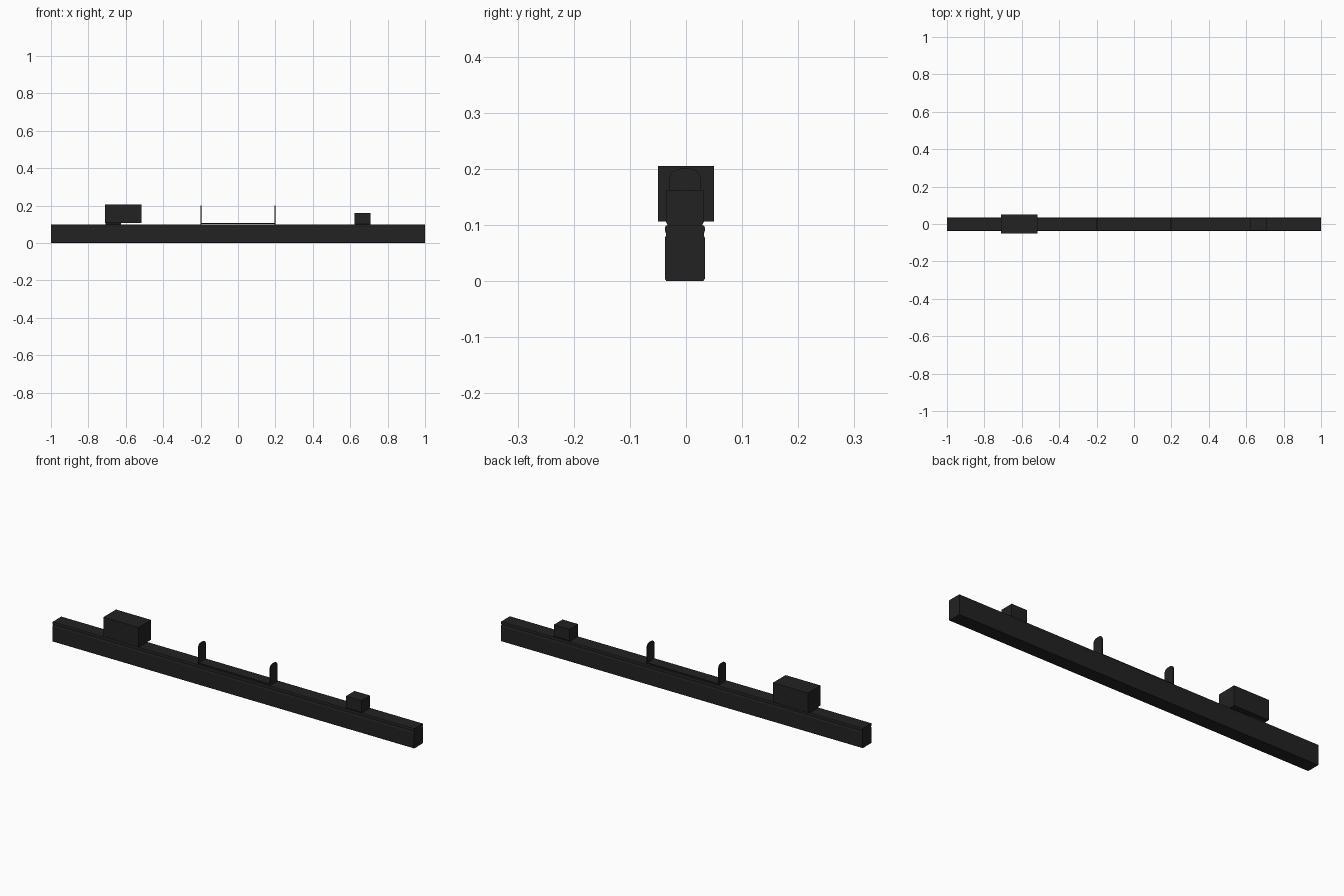
import bpy, bmesh, math

if "Cube" in bpy.data.objects:
    bpy.data.objects.remove(bpy.data.objects["Cube"])

CY = -0.002  # the beam sits slightly off the sight housing's centre line

black = bpy.data.materials.new("matte black")
black.diffuse_color = (0.016, 0.016, 0.016, 1)
black.use_nodes = True
black.node_tree.nodes["Principled BSDF"].inputs["Base Color"].default_value = black.diffuse_color


def extrude_profile(name, pts, x0, x1):
    """Sweep a closed (y, z) profile along x from x0 to x1."""
    bm = bmesh.new()
    face = bm.faces.new([bm.verts.new((x0, y + CY, z)) for y, z in pts])
    res = bmesh.ops.extrude_face_region(bm, geom=[face])
    moved = [g for g in res["geom"] if isinstance(g, bmesh.types.BMVert)]
    bmesh.ops.translate(bm, verts=moved, vec=(x1 - x0, 0, 0))
    bmesh.ops.recalc_face_normals(bm, faces=bm.faces)
    me = bpy.data.meshes.new(name)
    bm.to_mesh(me)
    bm.free()
    me.materials.append(black)
    ob = bpy.data.objects.new(name, me)
    bpy.context.collection.objects.link(ob)
    return ob


def mirrored(half):
    """Complete a right-hand half profile, listed bottom to top."""
    return half + [(-y, z) for y, z in reversed(half)]


# long beam with softened corners and a shallow groove below its top lip
extrude_profile("beam", mirrored([
    (0.033, 0), (0.0357, 0.004), (0.0357, 0.077), (0.0338, 0.081),
    (0.0338, 0.085), (0.0355, 0.089), (0.0355, 0.095), (0.034, 0.099)]), -1, 1)

# mounting blocks near both ends, on slightly narrower feet
block = mirrored([(0.030, 0.097), (0.034, 0.106), (0.034, 0.161)])
extrude_profile("right_block", block, 0.622, 0.708)
extrude_profile("left_block", block, -0.708, -0.625)

# large housing over the left block
hb = [(y - CY, z) for y, z in
      [(-0.05, 0.106), (0.05, 0.106), (0.05, 0.205), (-0.05, 0.205)]]
extrude_profile("housing", hb, -0.71, -0.516)

# thin bracket: base strip and two upright plates with rounded tops
extrude_profile("bracket_base", mirrored([(0.0285, 0.102), (0.0285, 0.106)]), -0.2, 0.2)
r = 0.02
arc = [(0.0285 - r + r * math.cos(a), 0.2 - r + r * math.sin(a))
       for a in [i * math.pi / 12 for i in range(7)]]
plate = mirrored([(0.0285, 0.097)] + arc)
for side, x in (("left", -0.2), ("right", 0.196)):
    extrude_profile(side + "_bracket_plate", plate, x, x + 0.004)
